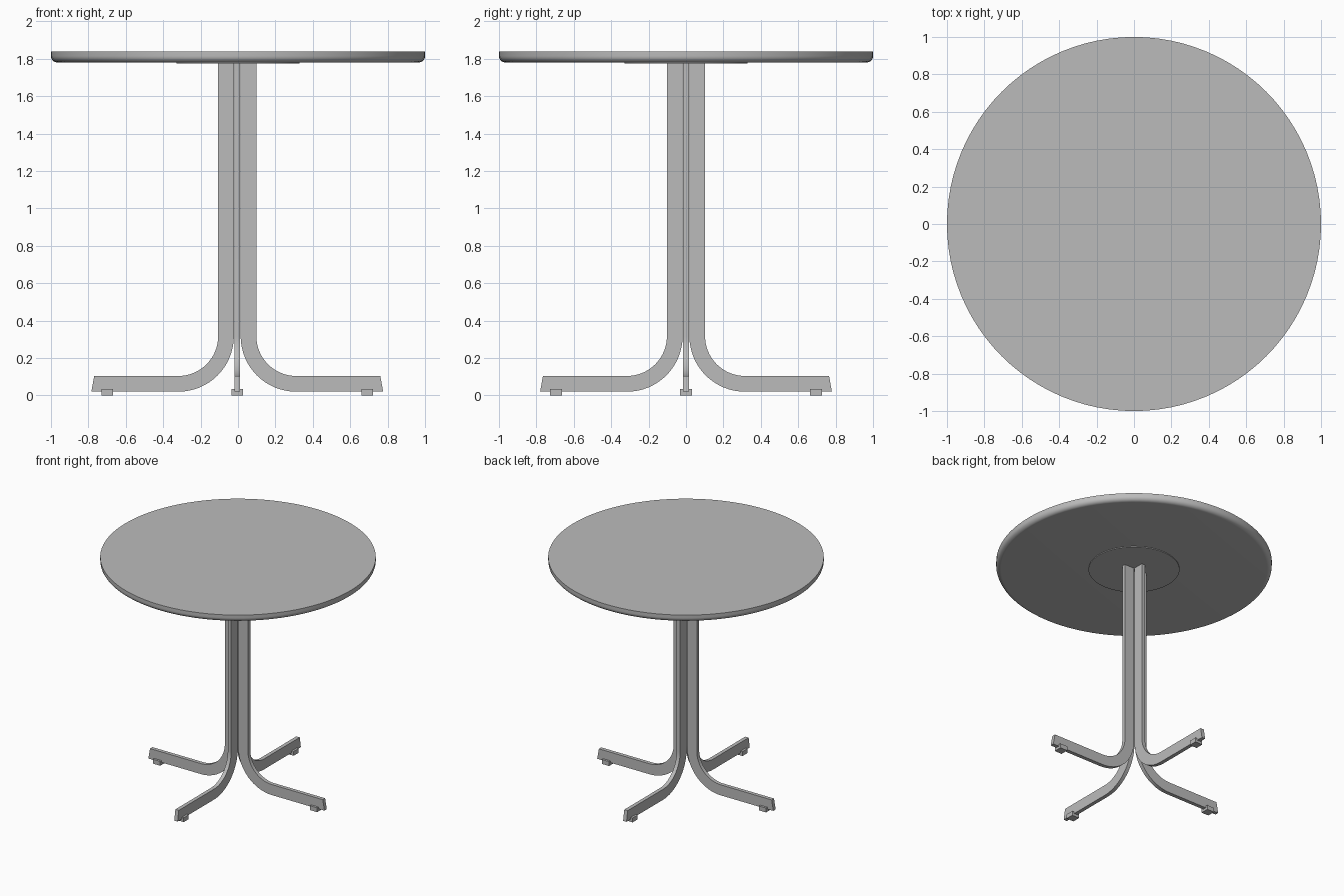
import bpy, bmesh, math
from mathutils import Matrix, Vector

if "Cube" in bpy.data.objects:
    bpy.data.objects.remove(bpy.data.objects["Cube"])

grey = bpy.data.materials.new("plain grey")
grey.diffuse_color = (0.5, 0.5, 0.5, 1)
grey.use_nodes = True
grey.node_tree.nodes["Principled BSDF"].inputs["Base Color"].default_value = grey.diffuse_color
OFFSET = Vector((-0.004, 0, 0))  # the base sits very slightly off centre


def finish(name, bm):
    bmesh.ops.recalc_face_normals(bm, faces=bm.faces)
    mesh = bpy.data.meshes.new(name)
    bm.to_mesh(mesh)
    bm.free()
    mesh.materials.append(grey)
    obj = bpy.data.objects.new(name, mesh)
    bpy.context.collection.objects.link(obj)
    bpy.ops.object.select_all(action='DESELECT')
    obj.select_set(True)
    bpy.context.view_layer.objects.active = obj
    bpy.ops.object.shade_smooth_by_angle(angle=math.radians(35))
    return obj


def lathe(name, profile, segments=96):
    """Closed disc from (radius, z) points, capped at both ends."""
    bm = bmesh.new()
    rings = [[bm.verts.new((r * math.cos(2 * math.pi * i / segments),
                            r * math.sin(2 * math.pi * i / segments), z))
              for i in range(segments)] for r, z in profile]
    for a, b in zip(rings, rings[1:]):
        for i in range(segments):
            j = (i + 1) % segments
            bm.faces.new((a[i], a[j], b[j], b[i]))
    bm.faces.new(rings[0])
    bm.faces.new(rings[-1])
    return finish(name, bm)


def arc(cx, cz, r, start, end, steps):
    return [(cx + r * math.cos(math.radians(start + (end - start) * i / steps)),
             cz + r * math.sin(math.radians(start + (end - start) * i / steps)))
            for i in range(steps + 1)]


# Round top with a rolled lower edge
lathe("table_top", arc(0.965, 1.815, 0.035, -90, 0, 8) + [(1.0, 1.838)])

# Thin mounting plate under the top
lathe("mounting_plate", [(0.33, 1.774), (0.33, 1.782)], 64)

# Four bent flat legs, back to back, each with a square foot pad
outline = ([(0.018, 1.776)] + arc(0.315, 0.317, 0.297, 180, 270, 16)
           + [(0.78, 0.02), (0.765, 0.104)]
           + arc(0.315, 0.317, 0.213, 270, 180, 16) + [(0.102, 1.776)])
for k, side in enumerate(("right", "back", "left", "front")):
    turn = Matrix.Translation(OFFSET) @ Matrix.Rotation(k * math.pi / 2, 4, 'Z')

    bm = bmesh.new()
    face = bm.faces.new([bm.verts.new((x, -0.015, z)) for x, z in outline])
    ext = bmesh.ops.extrude_face_region(bm, geom=[face])
    bmesh.ops.translate(bm, vec=(0, 0.03, 0),
                        verts=[v for v in ext["geom"] if isinstance(v, bmesh.types.BMVert)])
    bm.transform(turn)
    finish(side + "_leg", bm)

    bm = bmesh.new()
    bmesh.ops.create_cube(bm, size=1, matrix=turn @ Matrix.Translation((0.695, 0, 0.0175))
                          @ Matrix.Diagonal((0.064, 0.064, 0.035, 1)))
    finish(side + "_foot_pad", bm)
